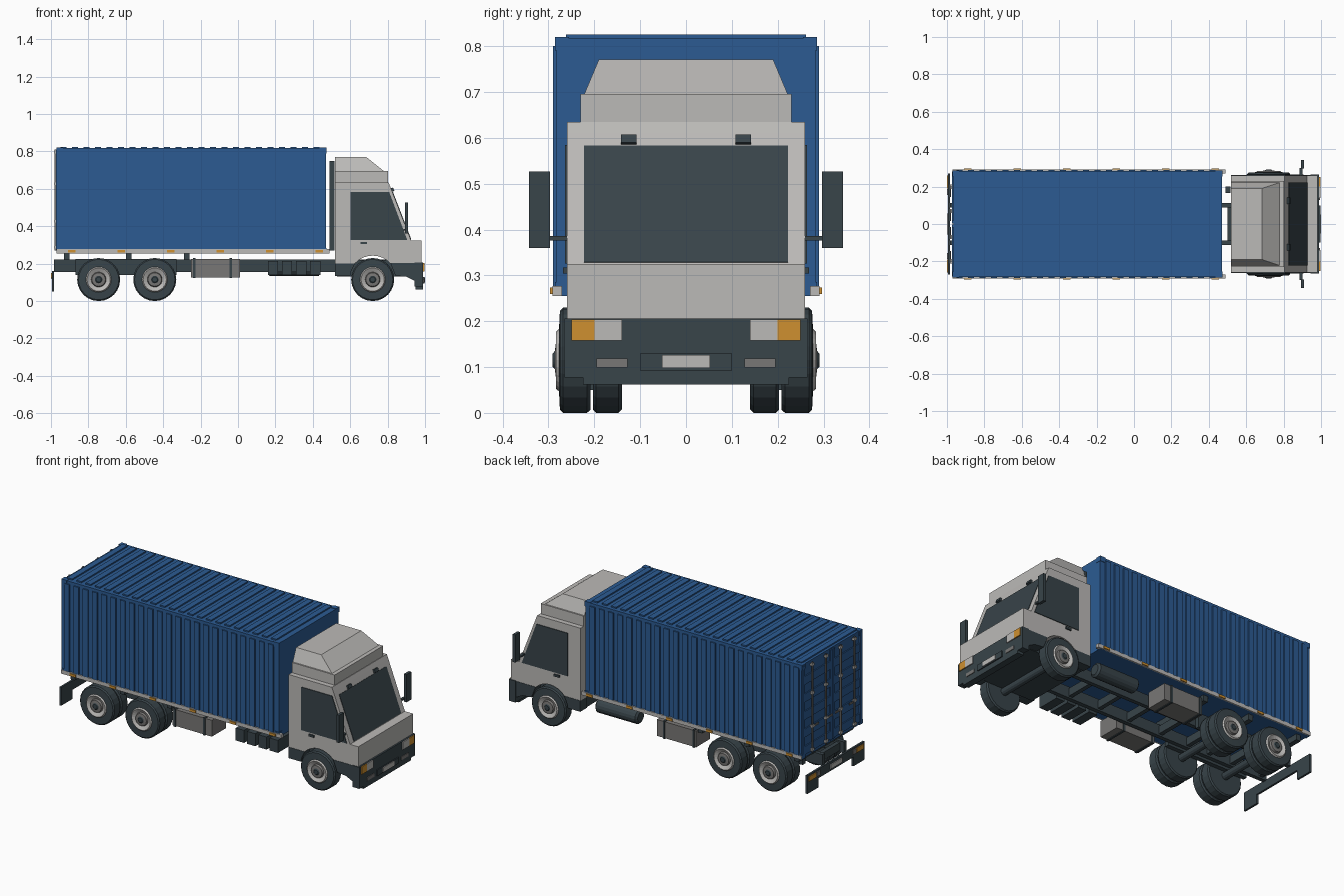
import bpy, bmesh, math
from mathutils import Vector

if "Cube" in bpy.data.objects:
    bpy.data.objects.remove(bpy.data.objects["Cube"], do_unlink=True)


def material(name, r, g, b):
    m = bpy.data.materials.new(name)
    m.use_nodes = True
    m.diffuse_color = (r, g, b, 1)
    m.node_tree.nodes["Principled BSDF"].inputs["Base Color"].default_value = (r, g, b, 1)
    return m


BLUE = material("container blue", .025, .105, .29)
GREY = material("cab light grey", .5, .49, .475)
DARK = material("dark trim", .04, .058, .068)
MID = material("mid grey", .19, .185, .18)
ORANGE = material("signal orange", .62, .28, .03)


def finish(name, bm, *mats):
    bmesh.ops.recalc_face_normals(bm, faces=bm.faces)
    me = bpy.data.meshes.new(name)
    bm.to_mesh(me)
    bm.free()
    for m in mats:
        me.materials.append(m)
    ob = bpy.data.objects.new(name, me)
    bpy.context.collection.objects.link(ob)
    return ob


def boxes(name, mat, items, mirror=False):
    """Boxes given as (x0, x1, y0, y1, z0, z1), optionally repeated across y."""
    bm = bmesh.new()
    if mirror:
        items = items + [(a, b, -d, -c, e, f) for a, b, c, d, e, f in items]
    for x0, x1, y0, y1, z0, z1 in items:
        verts = bmesh.ops.create_cube(bm, size=1)["verts"]
        for v in verts:
            v.co = ((x0 + x1) / 2 + v.co.x * (x1 - x0),
                    (y0 + y1) / 2 + v.co.y * (y1 - y0),
                    (z0 + z1) / 2 + v.co.z * (z1 - z0))
    return finish(name, bm, mat)


def prism(name, mat, profile, y0, y1, mirror=False):
    """Side profile in x and z, extruded across y."""
    bm = bmesh.new()
    for a, b in [(y0, y1)] + ([(-y1, -y0)] if mirror else []):
        face = bm.faces.new([bm.verts.new((x, a, z)) for x, z in profile])
        new = bmesh.ops.extrude_face_region(bm, geom=[face])["geom"]
        bmesh.ops.translate(bm, vec=(0, b - a, 0),
                            verts=[v for v in new if isinstance(v, bmesh.types.BMVert)])
    return finish(name, bm, mat)


def lathe(name, profile, centre, side, mats, sides=24):
    """Rings of (radius, y, material of the band after it) around the y axis."""
    bm = bmesh.new()
    rings = []
    for r, y, _ in profile:
        rings.append([bm.verts.new((centre[0] + r * math.cos(t), side * y, centre[1] + r * math.sin(t)))
                      for t in (math.tau * i / sides for i in range(sides))])
    for k in range(len(rings) - 1):
        for i in range(sides):
            j = (i + 1) % sides
            f = bm.faces.new((rings[k][i], rings[k][j], rings[k + 1][j], rings[k + 1][i]))
            f.material_index = profile[k][2]
    bm.faces.new(rings[0])
    bm.faces.new(rings[-1]).material_index = profile[-1][2]
    return finish(name, bm, *mats)


# Container with corrugated walls and roof
boxes("container", BLUE, [(-.965, .47, -.283, .283, .255, .817)])
pitch, count = .0615, 23
ribs = [-.95 + pitch * i for i in range(count)]
boxes("container_side_ribs", BLUE, [(x, x + pitch * .55, .282, .29, .275, .8) for x in ribs], True)
boxes("container_roof_ribs", BLUE, [(x, x + pitch * .55, -.262, .262, .816, .825) for x in ribs])
boxes("corner_castings", BLUE, [(x, x + .035, .255, .286, z, z + .03)
                                for x in (-.971, .437) for z in (.255, .79)], True)

# Rear doors with ridges and lock rods
boxes("door_frames", BLUE, [(-.973, -.96, .004, .02, .27, .81), (-.973, -.96, .262, .28, .27, .81)], True)
boxes("door_ridges", BLUE, [(-.972, -.96, .02, .262, .275 + .105 * i, .325 + .105 * i) for i in range(5)], True)
boxes("lock_rods", MID, [(-.982, -.974, y, y + .009, .27, .81) for y in (.065, .195)], True)
boxes("rod_brackets", GREY, [(-.985, -.971, y - .007, y + .016, z, z + .014)
                             for y in (.065, .195) for z in (.28, .42, .62, .79)], True)
boxes("door_handles", MID, [(-.984, -.978, y - .05, y, .42, .43) for y in (.065, .195)], True)

# Bed side rails and marker lamps
boxes("bed_rails", GREY, [(-.97, .49, .27, .291, .255, .277)], True)
boxes("marker_lamps", ORANGE, [(-.91 + .265 * i, -.87 + .265 * i, .289, .297, .259, .273)
                               for i in range(6)], True)

# Chassis
boxes("chassis_rails", DARK, [(-.985, .9, .088, .112, .155, .222)], True)
boxes("cross_members", DARK, [(x, x + .025, -.1, .1, .165, .212)
                              for x in (-.96, -.76, -.6, -.46, -.27, -.05, .15, .35, .5)])
boxes("bed_bolsters", DARK, [(x, x + .03, -.26, .26, .22, .257) for x in (-.93, -.6, -.29)])
boxes("suspension_beams", DARK, [(-.87, -.33, .112, .138, .14, .225)], True)

# Wheels: twin tyres at the rear, single at the front
hub = [(.068, .277, 1), (.062, .284, 1), (.04, .272, 2), (.036, .284, 2), (.02, .286, 0), (.014, .291, 0)]
for label, x, inner in (("rear", -.745, True), ("middle", -.445, True), ("front", .72, False)):
    for side, word in ((-1, "right"), (1, "left")):
        tyre = [(.07, .208, 0), (.108, .208, 0), (.115, .216, 0), (.115, .268, 0), (.108, .275, 0)]
        lathe(f"{label}_{word}_wheel", tyre + hub, (x, .115), side, (DARK, GREY, MID))
        if inner:
            lathe(f"{label}_{word}_inner_tyre", [(.108, .14, 0), (.115, .147, 0), (.115, .196, 0),
                                                 (.108, .203, 0)], (x, .115), side, (DARK,))
    lathe(f"{label}_axle", [(.022, -.22, 0), (.022, .22, 0)], (x, .115), 1, (DARK,), 12)

# Side equipment
boxes("tool_boxes", MID, [(-.25, .01, .13, .262, .127, .225)], True)
boxes("tool_box_straps", DARK, [(x, x + .012, .125, .266, .123, .229) for x in (-.24, -.045)], True)
boxes("battery_blocks", DARK, [(.16 + .075 * i, .215 + .075 * i, -.25, -.112, .14, .215) for i in range(4)])
tank = lathe("air_tank", [(.03, -.14, 0), (.042, -.13, 0), (.042, .13, 0), (.03, .14, 0)],
             (0, 0), 1, (DARK,), 16)
tank.rotation_euler.z = math.pi / 2
tank.location = (.3, .2, .175)

# Rear bumper and lamps
boxes("rear_bumper", DARK, [(-.995, -.983, -.27, .27, .105, .16), (-.995, -.983, .165, .27, .05, .16),
                            (-.995, -.983, -.27, -.165, .05, .16)])
boxes("rear_lamps", ORANGE, [(-1, -.994, .19, .26, .122, .15)], True)
boxes("reverse_lamps", MID, [(-1, -.994, .155, .187, .122, .15)], True)
boxes("rear_plate", GREY, [(-1, -.994, -.055, .055, .118, .145)])

# Cab body with wheel arches
arch = [(.72 + .128 * math.cos(math.radians(a)), .115 + .128 * math.sin(math.radians(a)))
        for a in range(42, 139, 12)]
prism("cab_body", GREY, [(.518, .2), (.518, .635), (.805, .635), (.815, .61), (.925, .325),
                         (.98, .325), (.98, .203)] + arch, -.26, .26)
boxes("cab_floor", DARK, [(.53, .95, -.205, .205, .13, .22)])
prism("rear_skirts", DARK, [(.518, .135), (.518, .201), (.625, .201), (.605, .16), (.6, .135)], .2, .262, True)
prism("front_skirts", DARK, [(.815, .204), (.96, .204), (.96, .1), (.9, .13), (.842, .135)], .2, .262, True)

# Roof step and tapered fairing
boxes("roof_step", GREY, [(.518, .802, -.23, .23, .63, .696)])
fairing = boxes("roof_fairing", GREY, [(.518, .78, -.222, .222, .695, .771)])
for v in fairing.data.vertices:
    if v.co.z > .73:
        v.co.y *= .19 / .222
        v.co.x = min(v.co.x, .685)

# Windscreen and roof lamps laid on the slope
normal = Vector((.285, .11)).normalized()


def on_slope(z, lift):
    return Vector((.815 + (.61 - z) * .11 / .285, z)) + normal * lift


def slope_plate(name, mat, z0, z1, y0, y1, lift, mirror=False):
    prism(name, mat, [on_slope(z0, -.002), on_slope(z1, -.002),
                      on_slope(z1, lift), on_slope(z0, lift)], y0, y1, mirror)


slope_plate("windscreen", DARK, .328, .582, -.223, .223, .003)
slope_plate("roof_lamps", DARK, .585, .603, .108, .142, .012, True)

# Doors, mirrors and intake
prism("side_windows", DARK, [(.602, .326), (.602, .584), (.808, .584), (.905, .326)], .257, .264, True)
boxes("cab_door_handles", DARK, [(.655, .69, .258, .268, .304, .317)], True)
boxes("mirrors", DARK, [(.893, .91, .297, .342, .36, .526)], True)
boxes("mirror_arms", DARK, [(.885, .9, .25, .3, .376, .386)], True)
boxes("air_intake", DARK, [(.49, .517, .165, .2, .27, .75)])

# Front bumper with cut lower corners
boxes("front_bumper", DARK, [(.945, .99, -.265, .265, .077, .206), (.95, .99, -.225, .225, .062, .08)])
boxes("front_headlamps", GREY, [(.985, .996, .14, .2, .158, .204)], True)
boxes("turn_signals", ORANGE, [(.985, .996, .2, .25, .158, .204)], True)
boxes("fog_lamps", MID, [(.985, .994, .128, .195, .099, .119)], True)
boxes("plate_frame", DARK, [(.985, .996, -.1, .1, .093, .129)])
boxes("front_plate", GREY, [(.99, 1, -.052, .052, .098, .126)])
